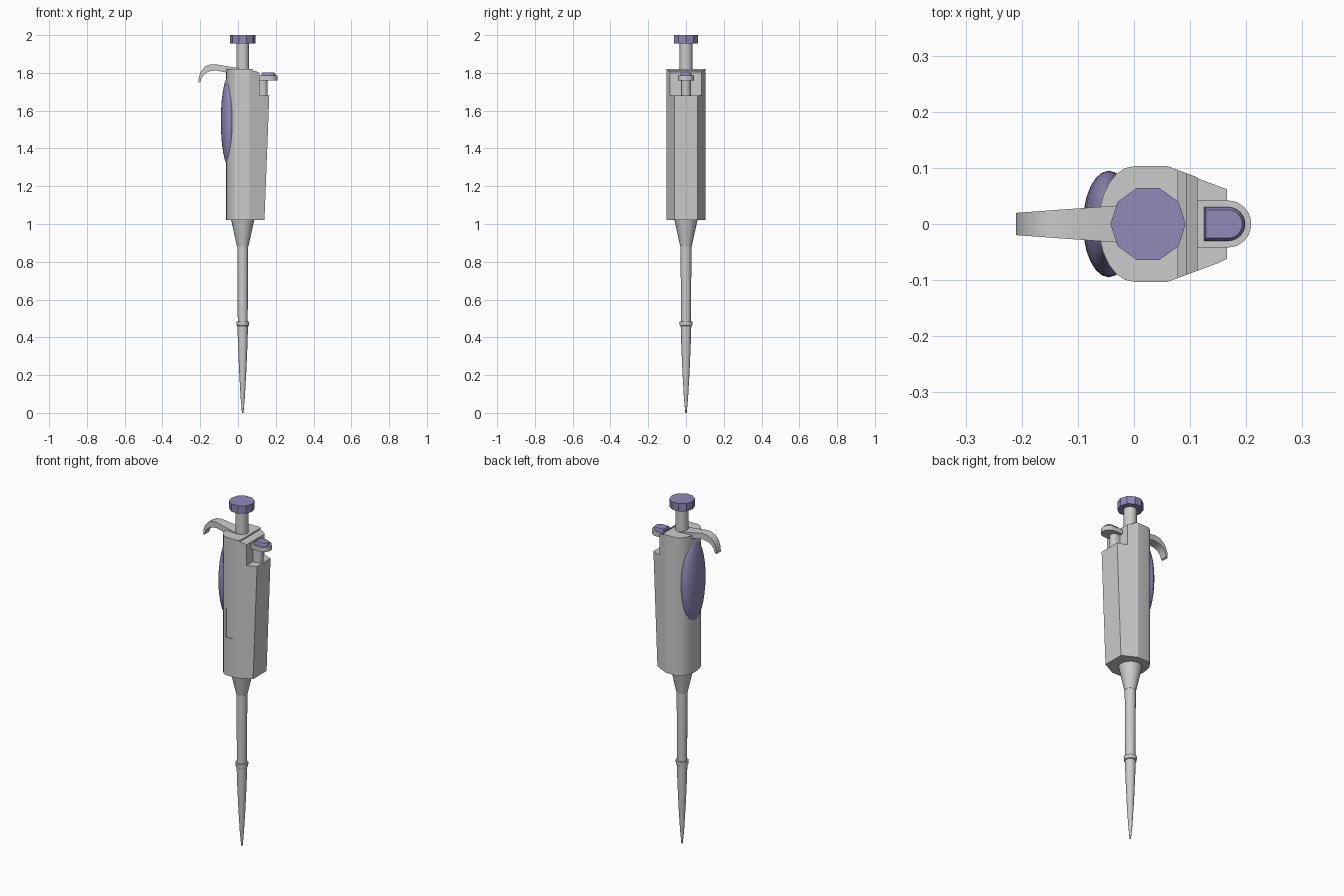
import bpy, bmesh, math

if "Cube" in bpy.data.objects:
    bpy.data.objects.remove(bpy.data.objects["Cube"])

CX = 0.025  # axis of the shaft

purple = bpy.data.materials.new("purple")
purple.diffuse_color = (0.29, 0.25, 0.48, 1)
purple.use_nodes = True
purple.node_tree.nodes["Principled BSDF"].inputs["Base Color"].default_value = purple.diffuse_color


def add(name, bm, mat=None, smooth=None):
    bmesh.ops.recalc_face_normals(bm, faces=bm.faces[:])
    me = bpy.data.meshes.new(name)
    bm.to_mesh(me)
    bm.free()
    ob = bpy.data.objects.new(name, me)
    bpy.context.collection.objects.link(ob)
    if mat:
        me.materials.append(mat)
    if smooth:
        shade(ob, smooth)
    return ob


def activate(ob):
    bpy.ops.object.select_all(action='DESELECT')
    ob.select_set(True)
    bpy.context.view_layer.objects.active = ob


def shade(ob, deg):
    activate(ob)
    bpy.ops.object.shade_smooth_by_angle(angle=math.radians(deg))


def loft(name, rings, mat=None, smooth=None):
    """Solid skinned through matching rings of 3D points."""
    bm = bmesh.new()
    vs = [[bm.verts.new(p) for p in r] for r in rings]
    n = len(rings[0])
    for a, b in zip(vs, vs[1:]):
        for i in range(n):
            j = (i + 1) % n
            bm.faces.new((a[i], a[j], b[j], b[i]))
    bm.faces.new(vs[0][::-1])
    bm.faces.new(vs[-1])
    return add(name, bm, mat, smooth)


def lathe(name, profile, sides, mat=None, smooth=None):
    """Solid of revolution round the shaft from (radius, z) points."""
    ang = [2 * math.pi * i / sides for i in range(sides)]
    return loft(name, [[(CX + r * math.cos(a), r * math.sin(a), z) for a in ang]
                       for r, z in profile], mat, smooth)


def side_extrude(name, pts, width):
    """Extrude an (x, z) profile along y; width(x) is the half width."""
    return loft(name, [[(x, s * width(x), z) for x, z in pts] for s in (-1, 1)])


def cut(ob, cutter):
    mod = ob.modifiers.new("cut", 'BOOLEAN')
    mod.operation = 'DIFFERENCE'
    mod.solver = 'EXACT'
    mod.object = cutter
    activate(ob)
    bpy.ops.object.modifier_apply(modifier=mod.name)
    bpy.data.objects.remove(cutter)


# Handle: rounded back, flat tapering front
def outline(xr, z):
    half = [(xr, 0.062), (0.06, 0.103)]
    half += [(-0.063 * math.sin(t), 0.103 * math.cos(t))
             for t in (math.pi / 2 * i / 6 for i in range(6))]
    pts = half + [(-0.063, 0)] + [(x, -y) for x, y in reversed(half)]
    return [(x, y, z) for x, y in pts]


body = loft("handle", [outline(0.14, 1.02), outline(0.171, 1.82)])

# Step for the ejector, with a small groove in the sloping top
cut(body, side_extrude("step_cutter", [
    (0.078, 1.9), (0.078, 1.812), (0.093, 1.806), (0.093, 1.81),
    (0.113, 1.80), (0.113, 1.68), (0.3, 1.68), (0.3, 1.9)], lambda x: 0.2))
# Volume window recess
cut(body, loft("window_cutter", [[(-0.004, y, 1.24), (0.038, y, 1.24),
                                  (0.038, y, 1.41), (-0.004, y, 1.41)]
                                 for y in (-0.15, -0.098)]))
shade(body, 18)

# Plunger
lathe("plunger_rod", [(0.034, 1.80), (0.034, 1.96)], 20, smooth=30)
lathe("plunger_knob", [(0.067, 1.955), (0.067, 2.0)], 10, purple)

# Neck, shaft and disposable tip
lathe("neck", [(0.03, 0.88), (0.061, 1.02)], 20, smooth=30)
lathe("shaft", [(0.026, 0.46), (0.029, 0.89)], 20, smooth=30)
lathe("tip", [(0.004, 0), (0.011, 0.08), (0.019, 0.22), (0.025, 0.36),
              (0.028, 0.46), (0.033, 0.463), (0.034, 0.485), (0.026, 0.485)],
      20, smooth=30)

# Finger hook
hook = side_extrude("finger_hook", [
    (0.02, 1.822), (-0.06, 1.836), (-0.12, 1.846), (-0.15, 1.844),
    (-0.175, 1.832), (-0.195, 1.81), (-0.207, 1.78), (-0.21, 1.748),
    (-0.2, 1.752), (-0.192, 1.775), (-0.177, 1.794), (-0.155, 1.807),
    (-0.12, 1.813), (-0.06, 1.802), (0.02, 1.79)],
    lambda x: 0.035 + 0.072 * x)
shade(hook, 30)

# Grip pad
bm = bmesh.new()
bmesh.ops.create_uvsphere(bm, u_segments=24, v_segments=16, radius=1)
for v in bm.verts:
    v.co = (-0.045 + 0.046 * v.co.x, 0.095 * v.co.y, 1.545 + 0.243 * v.co.z)
add("grip_pad", bm, purple, 40)


# Ejector: post, thumb plate and coloured button
def tab(x0, x1, r, z):
    c = x1 - r
    arc = [(c + r * math.cos(t), r * math.sin(t), z)
           for t in (math.pi * (i / 12 - 0.5) for i in range(13))]
    return [(x0, -r, z)] + arc + [(x0, r, z)]


loft("ejector_post", [tab(0.105, 0.157, 0.024, z) for z in (1.67, 1.765)], smooth=30)
loft("ejector_plate", [tab(0.108, 0.209, 0.042, z) for z in (1.76, 1.786)], smooth=30)
loft("ejector_button", [tab(0.125, 0.198, 0.03, 1.785), tab(0.125, 0.198, 0.03, 1.794),
                        tab(0.128, 0.193, 0.025, 1.803)], purple, 30)
